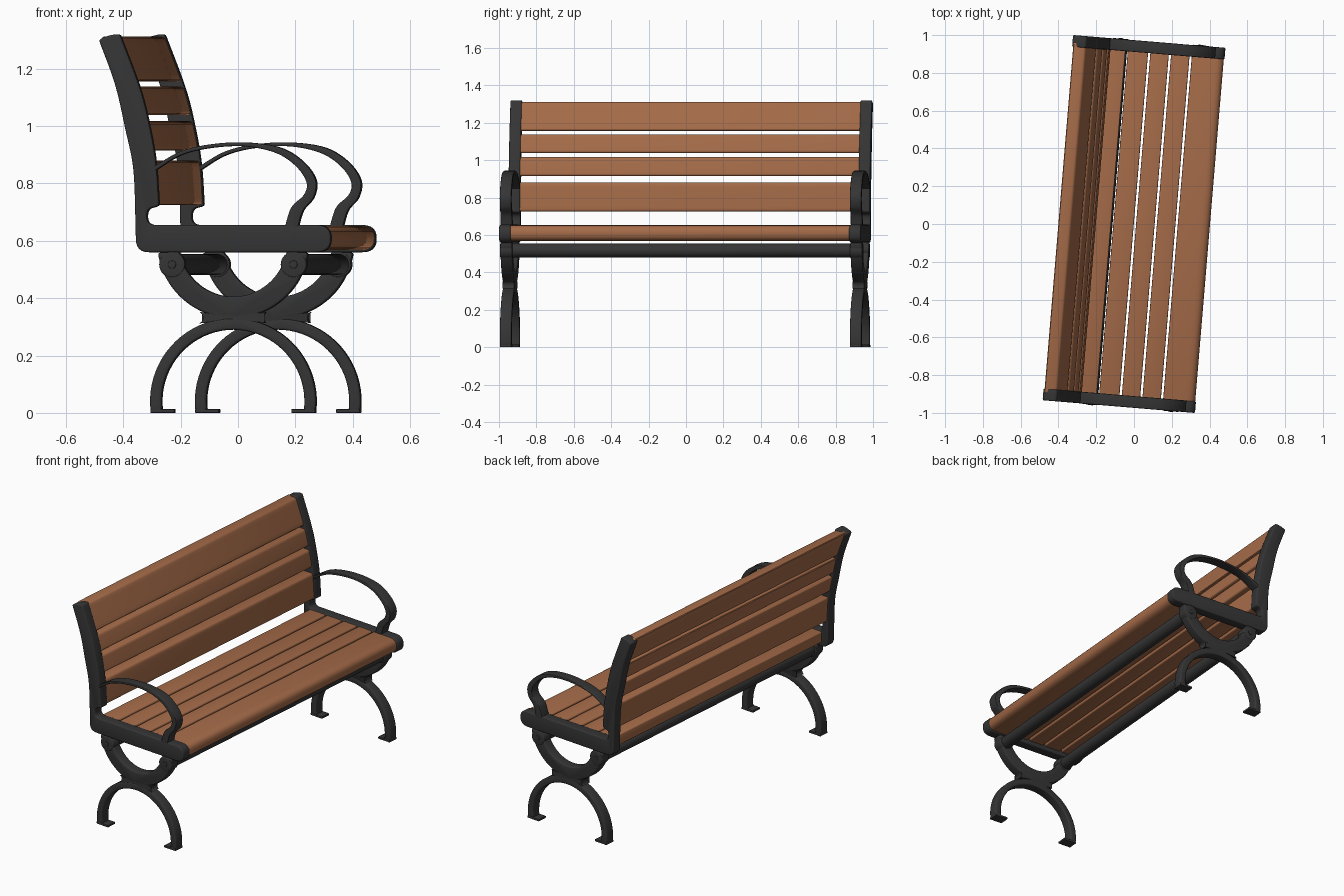
import bpy, bmesh, math
from mathutils import Vector

if "Cube" in bpy.data.objects:
    bpy.data.objects.remove(bpy.data.objects["Cube"])

TURN = -math.radians(4.77)      # whole bench is turned slightly about z
IN, OUT = 0.908, 0.970          # inner and outer face of the end frames
CX = 0.0625                     # centre of the leg arcs


def material(name, rgb):
    m = bpy.data.materials.new(name)
    m.diffuse_color = (*rgb, 1)
    m.use_nodes = True
    m.node_tree.nodes["Principled BSDF"].inputs["Base Color"].default_value = m.diffuse_color
    return m


IRON = material("dark_iron", (0.035, 0.035, 0.036))
WOOD = material("brown_wood", (0.37, 0.145, 0.065))


def fillet(pts, steps=6):
    """Round each (x, z, r) corner of a closed outline."""
    out = []
    for i, (x, z, r) in enumerate(pts):
        p = Vector((x, z))
        if r == 0:
            out.append(p)
            continue
        d0 = Vector(pts[i - 1][:2]) - p
        d1 = Vector(pts[(i + 1) % len(pts)][:2]) - p
        a = p + d0.normalized() * min(r, d0.length * 0.48)
        b = p + d1.normalized() * min(r, d1.length * 0.48)
        for k in range(steps + 1):
            t = k / steps
            out.append(a * (1 - t) ** 2 + p * 2 * t * (1 - t) + b * t * t)
    return out


def arc(cx, cz, r, a0, a1, n=40):
    return [Vector((cx + r * math.cos(math.radians(a0 + (a1 - a0) * k / n)),
                    cz + r * math.sin(math.radians(a0 + (a1 - a0) * k / n))))
            for k in range(n + 1)]


def spline(pts, n=8):
    """Smooth open curve through the points."""
    v = [Vector(p) for p in pts]
    v = [2 * v[0] - v[1]] + v + [2 * v[-1] - v[-2]]
    out = []
    for a, b, c, d in zip(v, v[1:], v[2:], v[3:]):
        for k in range(n):
            t = k / n
            out.append(0.5 * (2 * b + (c - a) * t + (2 * a - 5 * b + 4 * c - d) * t * t
                              + (3 * b - a - 3 * c + d) * t ** 3))
    return out + [v[-2]]


def plate(name, outline, y0, y1, mat, bevel, mirror=False):
    """Extrude an x-z outline along y, round its edges, mirror to the other end."""
    bm = bmesh.new()
    face = bm.faces.new([bm.verts.new((p[0], y0, p[1])) for p in outline])
    ext = bmesh.ops.extrude_face_region(bm, geom=[face])
    bmesh.ops.translate(bm, vec=(0, y1 - y0, 0),
                        verts=[g for g in ext["geom"] if isinstance(g, bmesh.types.BMVert)])
    bmesh.ops.recalc_face_normals(bm, faces=bm.faces)
    edges = [e for e in bm.edges if e.calc_face_angle(0) > math.radians(40)]
    bmesh.ops.bevel(bm, geom=edges, offset=bevel, segments=3, profile=0.5,
                    affect='EDGES', clamp_overlap=True)
    if mirror:
        dup = bmesh.ops.duplicate(bm, geom=bm.verts[:] + bm.edges[:] + bm.faces[:])["geom"]
        bmesh.ops.scale(bm, vec=(1, -1, 1),
                        verts=[g for g in dup if isinstance(g, bmesh.types.BMVert)])
        bmesh.ops.reverse_faces(bm, faces=[g for g in dup if isinstance(g, bmesh.types.BMFace)])
    me = bpy.data.meshes.new(name)
    bm.to_mesh(me)
    bm.free()
    me.materials.append(mat)
    ob = bpy.data.objects.new(name, me)
    bpy.context.collection.objects.link(ob)
    ob.rotation_euler.z = TURN
    bpy.ops.object.select_all(action='DESELECT')
    ob.select_set(True)
    bpy.context.view_layer.objects.active = ob
    bpy.ops.object.shade_smooth_by_angle(angle=math.radians(35))
    return ob


def iron(name, outline, bevel=0.006, y0=IN, y1=OUT):
    return plate(name, outline, y0, y1, IRON, bevel, True)


# End frames: back post and seat rail in one piece
BACK = [(-.278, .66), (-.286, .85), (-.314, .99), (-.35, 1.145), (-.408, 1.305)]
FRONT = [(-.335, 1.325), (-.262, 1.13), (-.227, .99), (-.206, .865), (-.196, .72)]
back_curve, front_curve = spline(BACK), spline(FRONT)
soft = lambda curve: [(p.x, p.y, 0) for p in curve[1:-1]]
iron("end_frame", fillet(
    [(-.276, .56, .045)] + soft(back_curve) + [(*BACK[-1], .045), (*FRONT[0], .045)]
    + soft(front_curve) + [(*FRONT[-1], .03), (-.238, .712, .025), (-.238, .655, .03),
                           (.405, .655, .05), (.405, .56, .05)]), 0.011)

# Cradle, leg arch and the waist joining them
iron("leg_cradle", arc(CX, .595, .265, 188, 352) + arc(CX, .595, .19, 350, 190), 0.008)
iron("leg_arch", arc(CX, .04, .29, -7, 187) + arc(CX, .04, .25, 188, -8), 0.008)
iron("leg_waist", arc(CX + .125, .332, .022, 240, 120, 8)[::-1]
     + arc(CX - .125, .332, .022, 60, -60, 8), 0.004)

# Feet, crossbar pads and bolts
for s, label in ((-1, "back"), (1, "front")):
    iron(label + "_foot", [(CX + s * .205, 0), (CX + s * .288, 0),
                           (CX + s * .288, .013), (CX + s * .205, .013)], 0.002)
    px = CX + s * .2125
    iron(label + "_bar_pad", arc(px, .517, .045, 0, 351, 39), 0.006, IN - .002, OUT + .002)
    iron(label + "_bolt", arc(px, .517, .014, 0, 345, 23), 0.002, OUT - .01, OUT + .005)
    plate(label + "_crossbar", arc(px, .517, .037, 0, 350, 35), -.92, .92, IRON, 0.002)

# Armrest: looping band, thin at the back and thicker at the front
outer = [(-.22, .855), (-.122, .911), (-.018, .936), (.105, .943), (.227, .925),
         (.307, .876), (.352, .812), (.345, .752), (.308, .705), (.288, .64)]
inner = [(-.22, .838), (-.122, .897), (-.018, .923), (.105, .929), (.213, .906),
         (.283, .860), (.320, .804), (.311, .760), (.267, .716), (.242, .64)]
iron("armrest", spline(outer) + spline(inner)[::-1], 0.004)


# Backrest slats follow the curve of the posts
def x_at(curve, z):
    pts = sorted((p.y, p.x) for p in curve)
    for (z0, x0), (z1, x1) in zip(pts, pts[1:]):
        if z <= z1:
            return x0 + (x1 - x0) * (z - z0) / (z1 - z0)
    return pts[-1][1]


for i, (z0, z1) in enumerate([(.725, .88), (.915, 1.018), (1.038, 1.138), (1.155, 1.312)]):
    zs = [z0 + (z1 - z0) * k / 6 for k in range(7)]
    prof = [(x_at(front_curve, z) - .004, z) for z in zs]
    prof += [(x_at(back_curve, z) + .006, z) for z in reversed(zs)]
    plate(f"back_slat_{i + 1}", prof, -.935, .935, WOOD, 0.012)

# Seat slats, the front one with a rounded nose
for i, (x0, x1) in enumerate([(-.235, -.121), (-.109, -.001), (.011, .109), (.121, .219)]):
    plate(f"seat_slat_{i + 1}", [(x0, .585), (x1, .585), (x1, .652), (x0, .652)],
          -.935, .935, WOOD, 0.007)
plate("front_seat_slat", fillet([(.231, .567, .008), (.401, .567, .05),
                                 (.401, .652, .05), (.231, .652, .008)]),
      -.935, .935, WOOD, 0.003)
